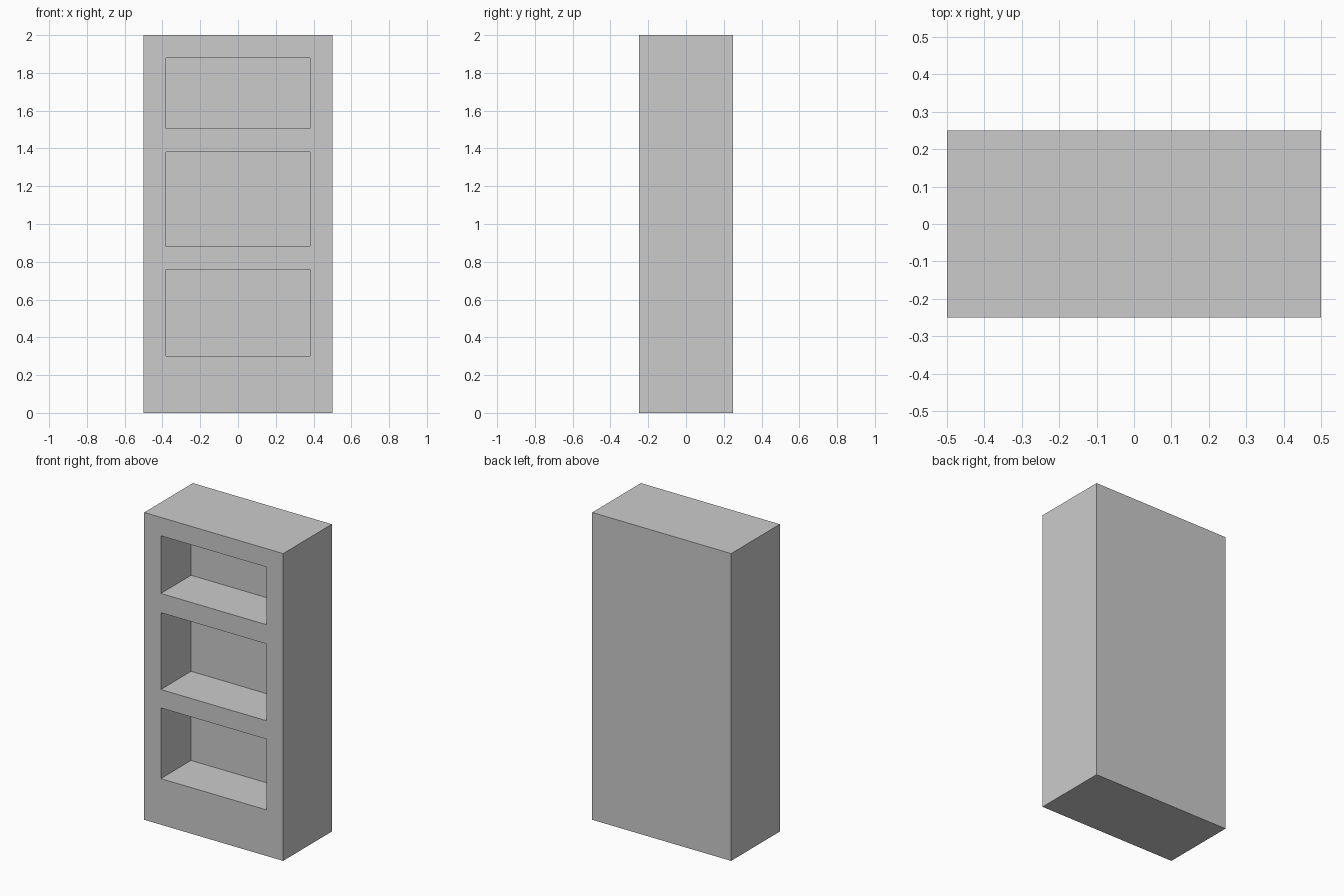
import bpy

if "Cube" in bpy.data.objects:
    bpy.data.objects.remove(bpy.data.objects["Cube"])

WIDTH, DEPTH, HEIGHT = 1.0, 0.5, 2.0
OPENING_HALF = 0.38
RECESS_BACK = 0.06
OPENINGS = [(0.30, 0.76), (0.88, 1.38), (1.505, 1.88)]


def box(name, lo, hi):
    """Axis-aligned box between two corners."""
    bpy.ops.mesh.primitive_cube_add(
        size=1, location=[(a + b) / 2 for a, b in zip(lo, hi)])
    obj = bpy.context.object
    obj.name = name
    obj.scale = [b - a for a, b in zip(lo, hi)]
    bpy.ops.object.transform_apply(location=True, rotation=False, scale=True)
    return obj


# Solid cabinet body
cabinet = box("bookcase_body", (-WIDTH / 2, -DEPTH / 2, 0),
              (WIDTH / 2, DEPTH / 2, HEIGHT))

# Shelf compartments cut into the front, leaving the back closed
for i, (z0, z1) in enumerate(OPENINGS, 1):
    cutter = box(f"compartment_cutter_{i}", (-OPENING_HALF, -DEPTH / 2 - 0.1, z0),
                 (OPENING_HALF, RECESS_BACK, z1))
    mod = cabinet.modifiers.new(f"compartment_{i}", 'BOOLEAN')
    mod.operation = 'DIFFERENCE'
    mod.solver = 'EXACT'
    mod.object = cutter
    bpy.context.view_layer.objects.active = cabinet
    bpy.ops.object.modifier_apply(modifier=mod.name)
    bpy.data.objects.remove(cutter)
